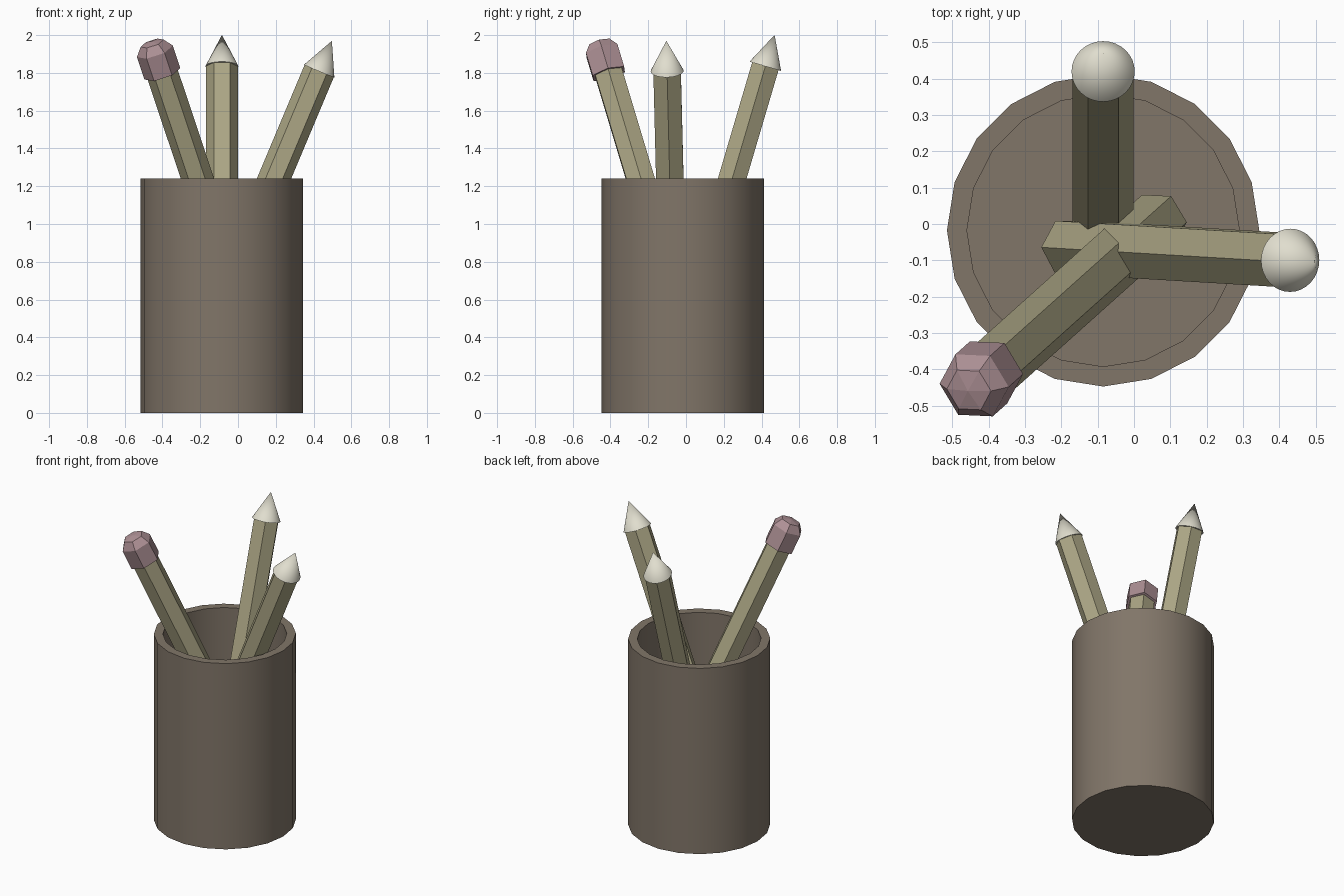
import bpy, bmesh, math
from mathutils import Vector

if "Cube" in bpy.data.objects:
    bpy.data.objects.remove(bpy.data.objects["Cube"])


def material(name, rgb):
    m = bpy.data.materials.new(name)
    m.diffuse_color = (*rgb, 1)
    m.use_nodes = True
    m.node_tree.nodes["Principled BSDF"].inputs["Base Color"].default_value = m.diffuse_color
    return m


def lathe(name, profile, sides, base, direction, mat, smooth=False):
    """Revolve (radius, height) points about an axis; radius 0 gives a pole."""
    bm = bmesh.new()
    rings = []
    for r, h in profile:
        if r == 0:
            rings.append([bm.verts.new((0, 0, h))])
        else:
            rings.append([bm.verts.new((r * math.cos(2 * math.pi * i / sides),
                                        r * math.sin(2 * math.pi * i / sides), h))
                          for i in range(sides)])
    for a, b in zip(rings, rings[1:]):
        for i in range(sides):
            j = (i + 1) % sides
            if len(a) == 1:
                bm.faces.new((a[0], b[j], b[i]))
            elif len(b) == 1:
                bm.faces.new((a[i], a[j], b[0]))
            else:
                bm.faces.new((a[i], a[j], b[j], b[i]))
    # flat end caps stay single polygons
    if len(rings[0]) > 1:
        bm.faces.new(rings[0][::-1])
    if len(rings[-1]) > 1:
        bm.faces.new(rings[-1])
    bmesh.ops.recalc_face_normals(bm, faces=bm.faces)
    me = bpy.data.meshes.new(name)
    bm.to_mesh(me)
    bm.free()
    me.materials.append(mat)
    ob = bpy.data.objects.new(name, me)
    bpy.context.collection.objects.link(ob)
    ob.location = base
    ob.rotation_mode = 'QUATERNION'
    ob.rotation_quaternion = Vector((0, 0, 1)).rotation_difference(direction)
    if smooth:
        bpy.ops.object.select_all(action='DESELECT')
        ob.select_set(True)
        bpy.context.view_layer.objects.active = ob
        bpy.ops.object.shade_smooth_by_angle(angle=math.radians(35))
    return ob


brown = material("cup_brown", (0.22, 0.18, 0.14))
wood = material("pencil_olive", (0.42, 0.39, 0.24))
cream = material("tip_cream", (0.75, 0.73, 0.62))
pink = material("eraser_pink", (0.42, 0.28, 0.30))
UP = Vector((0, 0, 1))

# Cup with open hollow and floor
lathe("cup", [(0.43, 0), (0.43, 1.24), (0.375, 1.24), (0.375, 0.06)],
      20, (-0.085, -0.0175, 0), UP, brown, True)

# Pencils: shoulder point, lean direction, shaft length, end kind
pencils = [
    ("back", (-0.085, 0.42, 1.835), (0, 0.295, 1), 1.57, "tip"),
    ("right", (0.43, -0.10, 1.81), (0.42, -0.025, 1), 1.57, "tip"),
    ("left", (-0.402, -0.41, 1.80), (-0.335, -0.30, 1), 1.53, "eraser"),
]
for label, shoulder, lean, length, kind in pencils:
    p, d = Vector(shoulder), Vector(lean).normalized()
    # Hexagonal shaft
    lathe(label + "_pencil_shaft", [(0.084, 0), (0.084, length)], 6,
          p - d * length, d, wood)
    if kind == "tip":
        # Sharpened cone
        lathe(label + "_pencil_tip", [(0.087, 0), (0, 0.173)], 32, p, d, cream, True)
    else:
        # Faceted eraser with chamfered end
        lathe(label + "_pencil_eraser",
              [(0.10, -0.005), (0.10, 0.125), (0.064, 0.172), (0, 0.182)], 6, p, d, pink)
